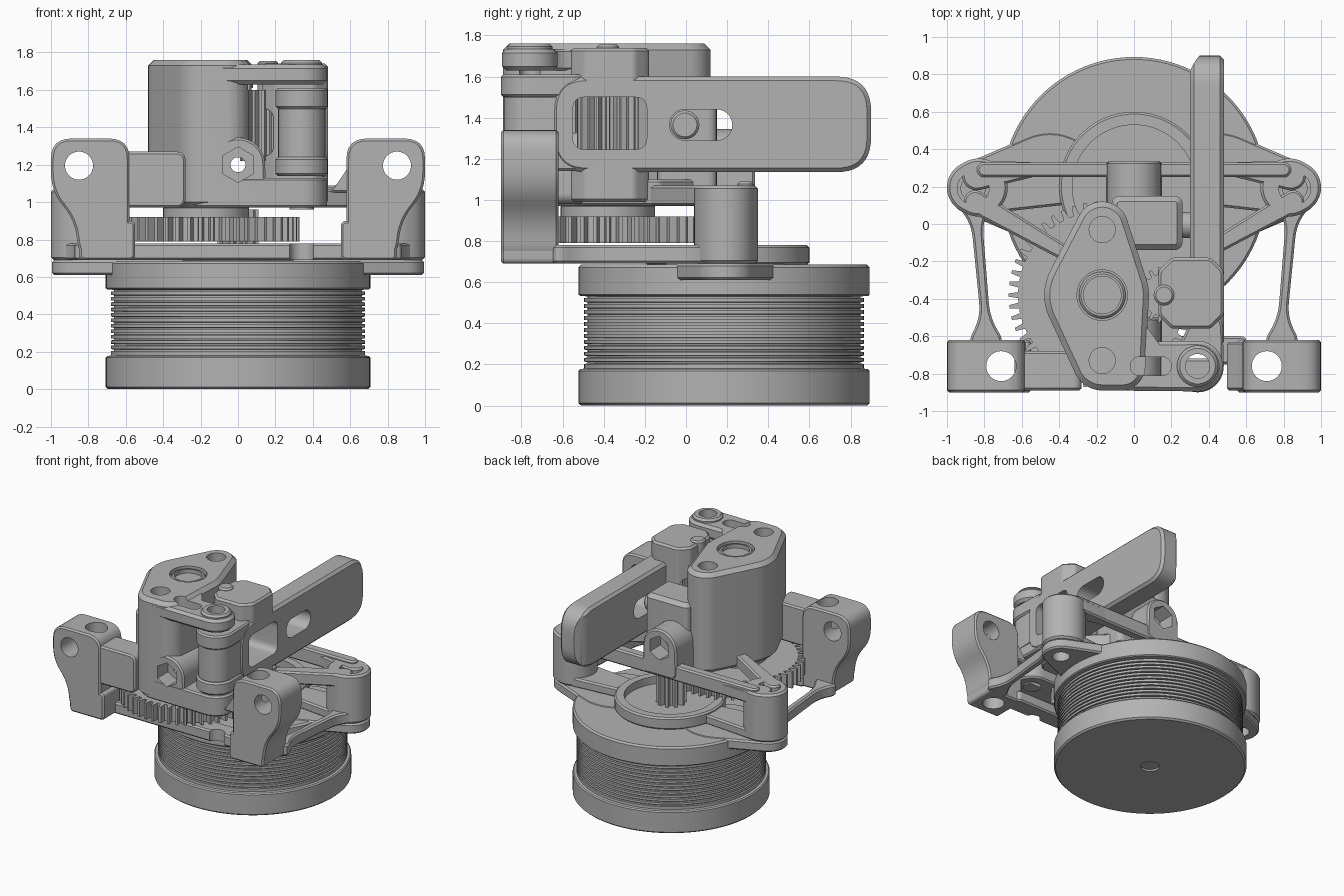
import bpy, bmesh, math
from mathutils import Vector
from mathutils.geometry import convex_hull_2d

if "Cube" in bpy.data.objects:
    bpy.data.objects.remove(bpy.data.objects["Cube"])

grey = bpy.data.materials.new("plain_grey")
grey.use_nodes = True
COLOUR = (0.45, 0.45, 0.45, 1)
grey.diffuse_color = COLOUR
grey.node_tree.nodes["Principled BSDF"].inputs["Base Color"].default_value = COLOUR


# ---- outline helpers (2D) ----
def circle(x, y, r, n=48, turn=0.0):
    return [Vector((x + r * math.cos(math.tau * i / n + turn),
                    y + r * math.sin(math.tau * i / n + turn))) for i in range(n)]


def hull(*discs):
    pts = [p for d in discs for p in circle(*d)]
    return [pts[i] for i in convex_hull_2d(pts)]


def rounded(pts, r=0.05, steps=6):
    """Polygon with filleted corners."""
    out, pts = [], [Vector(p) for p in pts]
    for i, q in enumerate(pts):
        a, b = pts[i - 1] - q, pts[(i + 1) % len(pts)] - q
        t = min(r, a.length * 0.48, b.length * 0.48)
        s, e = q + a.normalized() * t, q + b.normalized() * t
        for k in range(steps + 1):
            f = k / steps
            out.append(s * (1 - f) ** 2 + q * 2 * f * (1 - f) + e * f * f)
    return out


def box(x0, x1, y0, y1, r=0.03):
    return rounded([(x0, y0), (x1, y0), (x1, y1), (x0, y1)], r)


def gear(x, y, r, depth, teeth):
    out = []
    for i in range(teeth):
        for f, rad in ((-0.28, r - depth), (-0.14, r), (0.14, r), (0.28, r - depth)):
            a = math.tau * (i + f) / teeth
            out.append(Vector((x + rad * math.cos(a), y + rad * math.sin(a))))
    return out


def inset(o, d):
    out = []
    for i, q in enumerate(o):
        e1, e2 = (q - o[i - 1]).normalized(), (o[(i + 1) % len(o)] - q).normalized()
        n1, n2 = Vector((-e1.y, e1.x)), Vector((-e2.y, e2.x))
        m = (n1 + n2).normalized()
        out.append(q + m * d / max(m.dot(n1), 0.4))
    return out


# ---- solid helpers ----
def stack(name, layers, axis="z"):
    """Loft equal-length outlines placed at given heights along an axis."""
    place = {"z": lambda p, h: (p.x, p.y, h), "y": lambda p, h: (p.x, h, p.y),
             "x": lambda p, h: (h, p.x, p.y)}[axis]
    bm = bmesh.new()
    rings = [[bm.verts.new(place(p, h)) for p in o] for o, h in layers]
    n = len(rings[0])
    for lo, hi in zip(rings, rings[1:]):
        for i in range(n):
            bm.faces.new((lo[i], lo[(i + 1) % n], hi[(i + 1) % n], hi[i]))
    bm.faces.new(rings[0][::-1])
    bm.faces.new(rings[-1])
    bmesh.ops.recalc_face_normals(bm, faces=bm.faces)
    me = bpy.data.meshes.new(name)
    bm.to_mesh(me)
    bm.free()
    me.materials.append(grey)
    ob = bpy.data.objects.new(name, me)
    bpy.context.collection.objects.link(ob)
    return ob


def prism(name, o, lo, hi, axis="z", bevel=0.012):
    area = sum(o[i - 1].x * q.y - q.x * o[i - 1].y for i, q in enumerate(o))
    o = o if area > 0 else o[::-1]
    if not bevel:
        return stack(name, [(o, lo), (o, hi)], axis)
    small = inset(o, bevel)
    return stack(name, [(small, lo), (o, lo + bevel), (o, hi - bevel), (small, hi)], axis)


def cut(objects, o, lo, hi, axis="z"):
    tool = prism("cutter", o, lo, hi, axis, 0)
    tool.hide_render = True
    for ob in objects:
        mod = ob.modifiers.new("cut", "BOOLEAN")
        mod.operation, mod.solver, mod.object = "DIFFERENCE", "EXACT", tool
        deps = bpy.context.evaluated_depsgraph_get()
        new = bpy.data.meshes.new_from_object(ob.evaluated_get(deps))
        ob.modifiers.clear()
        ob.data = new
    bpy.data.objects.remove(tool)


# ---- motor ----
MX, MY = 0, 0.185
profile = [(0.695, 0), (0.708, 0.012), (0.708, 0.168), (0.7, 0.177), (0.68, 0.18)]
for i in range(12):
    z = 0.185 + i * 0.029
    profile += [(0.68, z), (0.68, z + 0.018), (0.664, z + 0.019), (0.664, z + 0.027)]
profile += [(0.68, 0.532), (0.7, 0.533), (0.708, 0.54), (0.708, 0.672), (0.695, 0.685)]
motor = stack("motor_can", [(circle(MX, MY, r, 96), z) for r, z in profile])
cut([motor], circle(MX, MY, 0.07), -0.1, 0.015)
prism("motor_pinion", gear(MX, MY, 0.11, 0.04, 10), 0.68, 0.96, bevel=0)
ring = prism("bearing_ring", circle(0, 0.2, 0.4, 72), 0.685, 0.78)
cut([ring], circle(0, 0.2, 0.33, 64), 0.72, 1)

# ---- frame: mirrored posts, struts and front pillars ----
for s, side in ((1, "left"), (-1, "right")):
    flange = prism(side + "_motor_ear", hull((s * 0.855, 0.19, 0.14), (s * 0.45, 0.19, 0.3)), 0.61, 0.69)
    post = prism(side + "_rear_post", hull((s * 0.86, 0.195, 0.14), (s * 0.83, 0.195, 0.155)), 0.69, 1.07, bevel=0.015)
    web = prism(side + "_floor_web", hull((s * 0.8, 0.195, 0.14), (s * 0.4, 0.2, 0.1)), 0.685, 0.76)
    cut([web], circle(0, 0.2, 0.36, 64), 0.6, 1)
    cut([flange, post], circle(s * 0.86, 0.19, 0.065), 0.5, 1.2)
    cut([post], circle(s * 0.86, 0.19, 0.085), 1.0, 1.2)
    prism(side + "_diagonal_strut", hull((s * 0.85, 0.12, 0.06), (s * 0.38, -0.15, 0.04)), 0.97, 1.07)
    prism(side + "_gusset", hull((s * 0.84, 0.26, 0.08), (s * 0.55, 0.29, 0.04)), 0.97, 1.07)
    prism(side + "_side_strut", rounded(
        [(s * 0.68, -0.65), (s * 0.9, -0.65), (s * 0.82, -0.5), (s * 0.87, 0), (s * 0.96, 0.12),
         (s * 0.76, 0.12), (s * 0.81, 0), (s * 0.77, -0.5)], 0.08), 0.69, 0.78)
    pillar = prism(side + "_front_pillar", rounded(
        [(s * 0.58, 0.69), (s * 0.85, 0.69), (s * 0.87, 0.9), (s * 1.0, 1.06), (s * 1.0, 1.34),
         (s * 0.58, 1.34)], 0.11), -0.9, -0.62, "y")
    foot = prism(side + "_pillar_foot", box(s * 0.55, s * 0.85, 0.69, 0.9), -0.9, -0.62, "y")
    cut([pillar, foot], circle(s * 0.71, -0.76, 0.08), 0.5, 1.5)
    cut([pillar], circle(s * 0.85, 1.195, 0.075), -1, 0, "y")

wall = prism("front_wall", rounded(
    [(-0.82, 0.69), (0.82, 0.69), (0.7, 1.11), (-0.7, 1.11)], 0.02), -0.9, -0.72, "y")
cut([wall], rounded([(-0.46, 0.78), (0.46, 0.78), (0.6, 0.96), (-0.6, 0.96)], 0.12), -1, 0, "y")
floor = prism("front_floor", box(-0.6, 0.6, -0.75, -0.6), 0.69, 0.78)
prism("front_shoulder", box(-0.64, -0.28, 0.97, 1.27, 0.05), -0.89, -0.68, "y")
prism("ear_fillet", rounded([(0.48, 1.05), (0.62, 1.05), (0.62, 1.24), (0.575, 1.14)], 0.04),
      -0.89, -0.63, "y")
prism("rear_beam", hull((-0.8, 0.29, 0.04), (0.8, 0.29, 0.04)), 0.97, 1.09)
prism("gearbox_floor", hull((-0.18, -0.38, 0.28), (0.1, 0.05, 0.1), (0.38, -0.15, 0.05)), 0.97, 1.1)

# ---- gearbox body ----
upper = prism("body_rear_half", hull((-0.17, -0.02, 0.14), (-0.2, -0.38, 0.28)), 0.97, 1.76, bevel=0.03)
lower = prism("body_front_half", hull((-0.2, -0.38, 0.28), (-0.17, -0.73, 0.16), (-0.06, -0.77, 0.12)),
              0.97, 1.76, bevel=0.03)
arm = prism("top_arm", hull((0.34, -0.76, 0.135), (-0.15, -0.76, 0.13)), 1.63, 1.735, bevel=0.02)
boss = prism("top_arm_boss", circle(0.34, -0.76, 0.11), 1.7, 1.76, bevel=0.015)
arm_fillet = prism("arm_fillet", rounded([(0, -0.7), (0.2, -0.7), (0.09, -0.62), (0.06, -0.5), (0, -0.45)], 0.05),
                   1.63, 1.735)
clevis = prism("lower_clevis", hull((0.34, -0.76, 0.135), (-0.15, -0.76, 0.13)), 0.97, 1.13)
block = prism("filament_block", box(-0.12, 0.26, -0.14, 0.15, 0.05), 0.97, 1.5, bevel=0.03)
ports = []
for name, lo, hi in (("front_port", -0.89, -0.5), ("rear_port", 0.08, 0.335)):
    ports.append(prism(name, hull((0, 1.2, 0.145), (0.1, 1.03, 0.05), (-0.1, 1.03, 0.05)), lo, hi, "y"))
hexagon = circle(0, 1.2, 0.095, 6, math.pi / 2)
cut([ports[0], lower, clevis], hexagon, -1, -0.76, "y")
cut([ports[1]], hexagon, 0.2, 0.5, "y")
cut(ports + [upper, lower, block], circle(0, 1.2, 0.04, 24), -1.2, 1.2, "y")
cut([upper, lower], circle(0.16, -0.38, 0.18), 1.15, 1.61)
cut([upper, lower], circle(-0.17, -0.38, 0.135), 1.72, 2)
for y, part in ((-0.03, [upper]), (-0.73, [lower, arm])):
    cut(part, circle(-0.17, y, 0.07, 32), 1.66, 2)
cut([arm, lower], hull((0.03, -0.76, 0.05), (0.15, -0.76, 0.05)), 1.6, 2)
bearing = prism("shaft_bearing", circle(-0.17, -0.38, 0.125), 1.7, 1.75)
cut([bearing], circle(-0.17, -0.38, 0.1), 1.72, 2)

# ---- gears ----
prism("large_gear", gear(-0.17, -0.38, 0.5, 0.05, 50), 0.79, 0.92, bevel=0)
prism("large_gear_hub", circle(-0.17, -0.38, 0.23), 0.9, 0.98)
prism("idler_gear", gear(0.16, -0.38, 0.15, 0.035, 18), 1.22, 1.6, bevel=0)
prism("idler_pin", circle(0.16, -0.38, 0.055, 32), 1.1, 1.755)

# ---- tension lever ----
lever = prism("tension_lever", rounded(
    [(-0.65, 1.135), (0.9, 1.135), (0.9, 1.6), (-0.65, 1.6)], 0.17, 10), 0.3, 0.48, "x", 0.02)
cut([lever], hull((-0.005, 1.365, 0.075), (0.15, 1.365, 0.075)), 0, 1, "x")
cut([lever], rounded([(0.15, 0.72), (0.28, 0.76), (0.32, 0.87), (0.4, 0.95), (0.15, 0.98)], 0.06), 0.9, 1.8)
prism("tension_bolt", circle(-0.005, 1.365, 0.07, 32), 0.1, 0.33, "x")
housing = prism("idler_housing", rounded(
    [(0.2, -0.56), (0.41, -0.56), (0.48, -0.49), (0.48, -0.25), (0.41, -0.18), (0.2, -0.18),
     (0.13, -0.25), (0.13, -0.49)], 0.02), 0.99, 1.74, bevel=0.015)
window = box(-0.55, -0.19, 1.245, 1.5, 0.06)
cut([lever, housing], window, 0, 1, "x")
hinge = [prism(n, hull((0.34, -0.76, r), (0.385, -0.56, 0.09)), lo, hi) for n, r, lo, hi in (
    ("upper_knuckle", 0.14, 1.5, 1.61), ("hinge_barrel", 0.125, 1.23, 1.51), ("lower_knuckle", 0.14, 1.14, 1.24))]
cut(hinge, window, 0, 1, "x")
cut(hinge + [arm, boss, clevis, wall, floor], circle(0.34, -0.76, 0.065, 32), 0.5, 2)

# ---- smooth shading with sharp edges kept ----
bpy.ops.object.select_all(action="DESELECT")
for ob in bpy.context.collection.objects:
    if ob.type == "MESH" and grey.name in ob.data.materials:
        ob.select_set(True)
        bpy.context.view_layer.objects.active = ob
bpy.ops.object.shade_smooth_by_angle(angle=math.radians(30))
